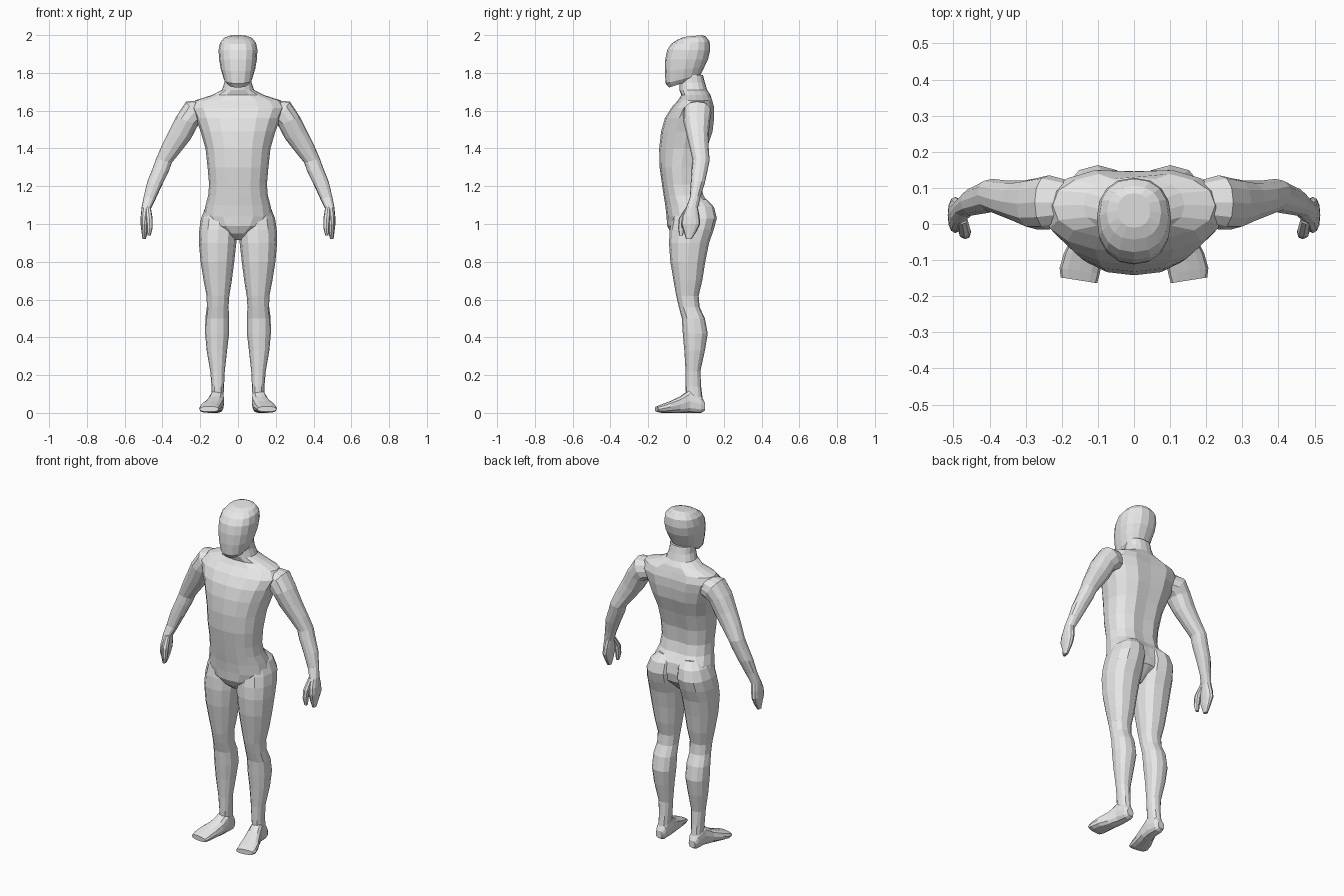
import bpy, bmesh, math

skin = bpy.data.materials.new("plain_grey")
skin.diffuse_color = (0.8, 0.8, 0.8, 1)


def sq(v, p):
    """Signed power, for rounded-box cross-sections."""
    return math.copysign(abs(v) ** (2 / p), v)


def cross_ring(xi, zi, xo, zo, yf, yb, slope=0.0, n=12, p=2.3, groove=0.0):
    """Ring between an inner and an outer (x, z) point, spanning yf..yb."""
    pts = []
    for i in range(n):
        a = math.tau * i / n
        c, s = sq(math.cos(a), p), sq(math.sin(a), p)
        y = (yf + yb) / 2 + s * (yb - yf) / 2
        z = (zi + zo) / 2 + c * (zo - zi) / 2 + slope * (y - (yf + yb) / 2)
        if i == n // 4:
            y -= groove
        pts.append(((xi + xo) / 2 + c * (xo - xi) / 2, y, z))
    return pts


def foot_ring(y, x1, x2, z1, z2, n=12, p=2.6):
    """Upright ring across the foot, slanted so the big toe leads."""
    pts = []
    for i in range(n):
        a = math.tau * i / n
        c, s = sq(math.cos(a), p), sq(math.sin(a), p)
        slant = 0.008 * c if y < -0.09 else 0
        pts.append(((x1 + x2) / 2 + c * (x2 - x1) / 2, y + slant,
                    (z1 + z2) / 2 + s * (z2 - z1) / 2))
    return pts


def loft(name, rings, mirror=False):
    bm = bmesh.new()
    loops = [[bm.verts.new(co) for co in ring] for ring in rings]
    n = len(loops[0])
    for a, b in zip(loops, loops[1:]):
        for i in range(n):
            j = (i + 1) % n
            bm.faces.new((a[i], a[j], b[j], b[i]))
    bm.faces.new(loops[0])
    bm.faces.new(loops[-1])
    bmesh.ops.recalc_face_normals(bm, faces=bm.faces)
    mesh = bpy.data.meshes.new(name)
    bm.to_mesh(mesh)
    bm.free()
    mesh.materials.append(skin)
    obj = bpy.data.objects.new(name, mesh)
    bpy.context.collection.objects.link(obj)
    if mirror:
        mod = obj.modifiers.new("mirror", 'MIRROR')
        mod.use_mirror_merge = False
    return obj


# Torso and neck: height, half width, front, back
torso = [
    (0.915, 0.035, -0.035, 0.05), (0.95, 0.075, -0.08, 0.09),
    (0.99, 0.15, -0.10, 0.13), (1.04, 0.183, -0.103, 0.145),
    (1.10, 0.172, -0.11, 0.135), (1.15, 0.158, -0.118, 0.10),
    (1.21, 0.153, -0.127, 0.085), (1.30, 0.161, -0.14, 0.092),
    (1.40, 0.172, -0.142, 0.12), (1.49, 0.198, -0.132, 0.15),
    (1.56, 0.225, -0.112, 0.158), (1.615, 0.25, -0.078, 0.157),
    (1.655, 0.225, -0.042, 0.145), (1.682, 0.14, -0.025, 0.13),
    (1.71, 0.085, -0.035, 0.112), (1.75, 0.072, -0.035, 0.10),
    (1.79, 0.07, -0.03, 0.09)]
loft("torso", [cross_ring(-w, z, w, z, f, b, n=16,
                          groove=0.012 if 1.0 < z < 1.67 else 0)
               for z, w, f, b in torso])

# Head: height, half width, front, back, tilt
head = [
    (1.745, 0.055, -0.09, 0.05, 0.32), (1.767, 0.075, -0.108, 0.078, 0.25),
    (1.82, 0.091, -0.112, 0.097, 0.1), (1.87, 0.10, -0.11, 0.116, 0),
    (1.92, 0.103, -0.10, 0.128, 0), (1.96, 0.095, -0.078, 0.125, 0.06),
    (1.984, 0.075, -0.043, 0.106, 0.1), (1.995, 0.045, -0.01, 0.085, 0.1)]
loft("head", [cross_ring(-w, z, w, z, f, b, t, n=16)
              for z, w, f, b, t in head])

# Legs: height, inner x, outer x, front, back
leg = [
    (1.13, 0.03, 0.13, -0.03, 0.11), (1.09, 0.008, 0.172, -0.06, 0.148),
    (1.03, 0.004, 0.196, -0.075, 0.163), (0.97, 0.004, 0.205, -0.086, 0.147),
    (0.90, 0.009, 0.207, -0.09, 0.122), (0.80, 0.02, 0.198, -0.083, 0.102),
    (0.70, 0.033, 0.182, -0.066, 0.086), (0.62, 0.046, 0.166, -0.052, 0.067),
    (0.56, 0.05, 0.165, -0.038, 0.072), (0.50, 0.047, 0.173, -0.022, 0.10),
    (0.42, 0.047, 0.174, -0.017, 0.115), (0.33, 0.058, 0.166, -0.009, 0.10),
    (0.22, 0.07, 0.147, -0.002, 0.076), (0.14, 0.074, 0.14, -0.002, 0.08),
    (0.06, 0.078, 0.14, 0.0, 0.09)]
loft("legs", [cross_ring(xi, z, xo, z, f, b) for z, xi, xo, f, b in leg], True)

# Feet: y, inner x, outer x, bottom, top
foot = [
    (0.10, 0.088, 0.13, 0.012, 0.055), (0.08, 0.076, 0.14, 0.0, 0.09),
    (0.02, 0.073, 0.148, 0.0, 0.125), (-0.03, 0.076, 0.168, 0.0, 0.088),
    (-0.08, 0.084, 0.194, 0.0, 0.064), (-0.13, 0.095, 0.206, 0.0, 0.045),
    (-0.156, 0.102, 0.203, 0.006, 0.034)]
loft("feet", [foot_ring(*r) for r in foot], True)

# Arms and palms: inner x z, outer x z, front, back
arm = [
    (0.16, 1.54, 0.20, 1.655, 0.0, 0.12),
    (0.195, 1.53, 0.275, 1.648, -0.015, 0.135),
    (0.213, 1.52, 0.326, 1.57, -0.015, 0.127),
    (0.25, 1.45, 0.364, 1.495, 0.003, 0.12),
    (0.297, 1.39, 0.402, 1.42, 0.02, 0.12),
    (0.350, 1.325, 0.434, 1.345, 0.035, 0.125),
    (0.366, 1.28, 0.452, 1.295, 0.03, 0.115),
    (0.400, 1.21, 0.480, 1.225, 0.025, 0.10),
    (0.437, 1.13, 0.498, 1.15, 0.02, 0.075),
    (0.462, 1.08, 0.510, 1.09, 0.0, 0.063),
    (0.468, 1.04, 0.515, 1.04, -0.02, 0.072),
    (0.474, 1.00, 0.516, 1.00, -0.025, 0.075),
    (0.478, 0.96, 0.511, 0.96, -0.012, 0.055),
    (0.488, 0.92, 0.506, 0.92, 0.0, 0.03)]
loft("arms", [cross_ring(*r) for r in arm], True)

# Thumbs
thumb = [
    (0.462, 1.09, 0.49, 1.09, 0.0, 0.03),
    (0.452, 1.03, 0.487, 1.03, -0.038, 0.0),
    (0.452, 0.98, 0.482, 0.98, -0.042, -0.008),
    (0.462, 0.94, 0.48, 0.94, -0.036, -0.016)]
loft("thumbs", [cross_ring(*r, n=8) for r in thumb], True)
